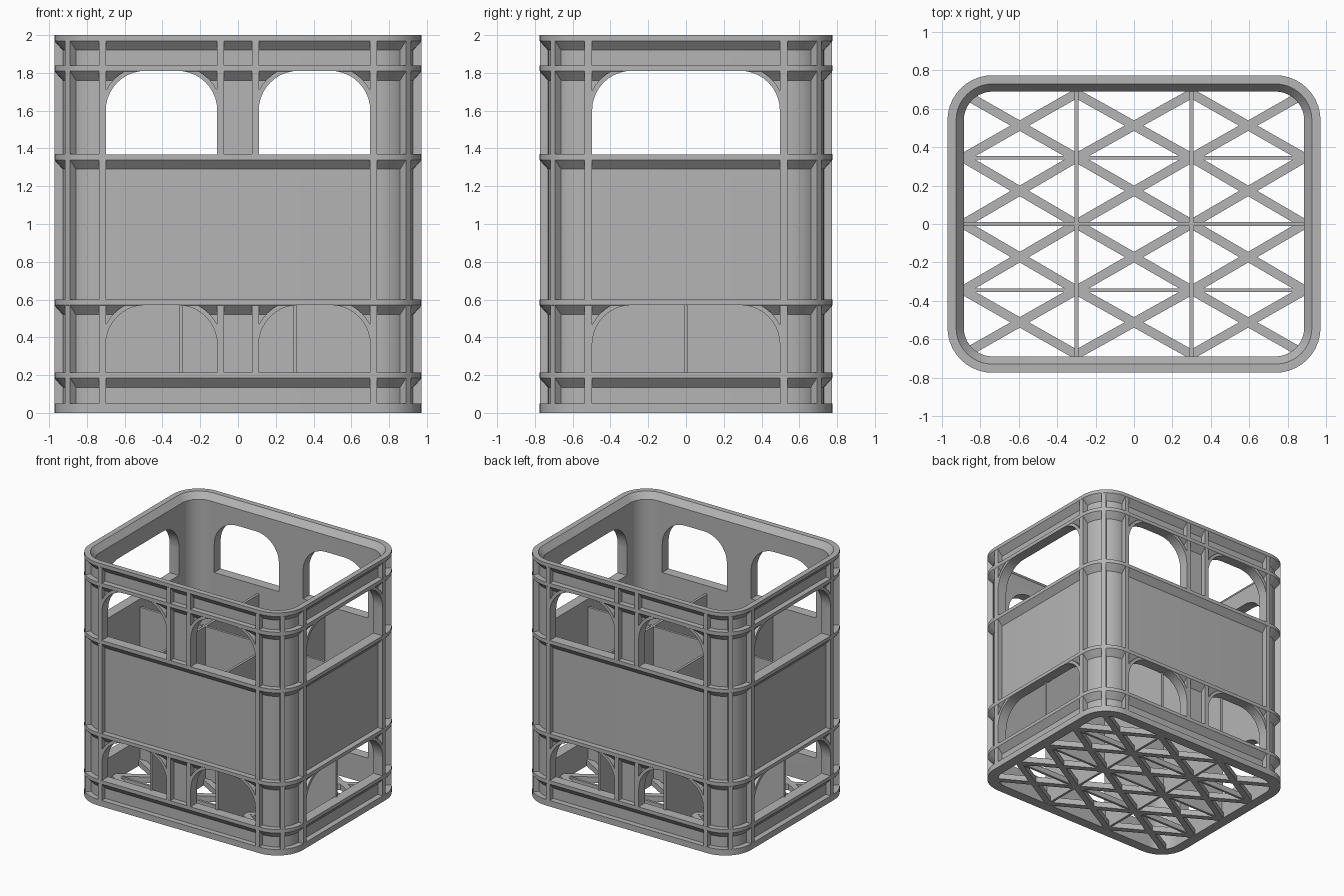
import bpy, bmesh, math
from mathutils import Matrix, Vector

if "Cube" in bpy.data.objects:
    bpy.data.objects.remove(bpy.data.objects["Cube"])

HX, HY, R = 0.972, 0.775, 0.235      # outer half sizes and corner radius
WALL, INNER = 0.045, 0.085           # depth of wall face and inner face
SILL = {"upper": (1.369, 1.811), "lower": (0.214, 0.571)}
ARCH = 0.21

grey = bpy.data.materials.new("Grey plastic")
grey.use_nodes = True
grey.diffuse_color = (0.46, 0.46, 0.46, 1)
grey.node_tree.nodes["Principled BSDF"].inputs["Base Color"].default_value = (0.46, 0.46, 0.46, 1)


def finish(name, bm):
    bmesh.ops.recalc_face_normals(bm, faces=bm.faces)
    mesh = bpy.data.meshes.new(name)
    bm.to_mesh(mesh)
    bm.free()
    mesh.materials.append(grey)
    ob = bpy.data.objects.new(name, mesh)
    bpy.context.collection.objects.link(ob)
    return ob


def box(bm, center, size, angle=0.0):
    m = (Matrix.Translation(center) @ Matrix.Rotation(angle, 4, "Z")
         @ Matrix.Diagonal((*size, 1)))
    bmesh.ops.create_cube(bm, size=1, matrix=m)


def prism(bm, outline, a, b, axis):
    """Extrude a (u, z) outline from a to b along the x or y axis."""
    def place(u, z, d):
        return (d, u, z) if axis == "x" else (u, d, z)
    n = len(outline)
    lo = [bm.verts.new(place(u, z, a)) for u, z in outline]
    hi = [bm.verts.new(place(u, z, b)) for u, z in outline]
    bm.faces.new(lo)
    bm.faces.new(hi[::-1])
    for i in range(n):
        j = (i + 1) % n
        bm.faces.new((lo[i], hi[i], hi[j], lo[j]))


def arc(cx, cz, r, start, end, steps=10):
    angles = [math.radians(start + (end - start) * i / steps) for i in range(steps + 1)]
    return [(cx + r * math.cos(t), cz + r * math.sin(t)) for t in angles]


def rounded_loop(d, steps=10):
    """Plan outline of the crate, inset by d."""
    cx, cy, r = HX - R, HY - R, R - d
    return (arc(cx, cy, r, 0, 90, steps) + arc(-cx, cy, r, 90, 180, steps)
            + arc(-cx, -cy, r, 180, 270, steps) + arc(cx, -cy, r, 270, 360, steps))


def arched(u0, u1, z0, z1):
    return ([(u0, z0), (u1, z0)] + arc(u1 - ARCH, z1 - ARCH, ARCH, 0, 90)
            + arc(u0 + ARCH, z1 - ARCH, ARCH, 90, 180))


# Shell: one profile with sloped-underside flanges, swept round the plan
profile = [(0, 0), (0, 0.05), (WALL, 0.05)]
for top in (0.215, 0.6, 1.37, 1.84):
    profile += [(WALL, top - 0.08), (0, top - 0.03), (0, top), (WALL, top)]
profile += [(WALL, 1.92), (0, 1.97), (0, 2), (WALL, 2), (INNER, 1.95), (INNER, 0)]

bm = bmesh.new()
rings = [[bm.verts.new((x, y, z)) for x, y in rounded_loop(d)] for d, z in profile]
for k, ring in enumerate(rings):
    nxt = rings[(k + 1) % len(rings)]
    for i in range(len(ring)):
        j = (i + 1) % len(ring)
        bm.faces.new((ring[i], ring[j], nxt[j], nxt[i]))
shell = finish("crate_shell", bm)

# Window openings: two on front and back, one on each end
openings = {"y": [(-0.70, -0.11), (0.11, 0.70)], "x": [(-0.497, 0.497)]}
cutters = []
for axis, spans in openings.items():
    bm = bmesh.new()
    for u0, u1 in spans:
        for z0, z1 in SILL.values():
            prism(bm, arched(u0, u1, z0, z1), -1.5, 1.5, axis)
    cutter = finish("window_cutter_" + axis, bm)
    cutter.hide_render = True
    cutters.append(cutter)
    mod = shell.modifiers.new("Windows " + axis, "BOOLEAN")
    mod.operation, mod.solver, mod.object = "DIFFERENCE", "EXACT", cutter

cut_mesh = bpy.data.meshes.new_from_object(
    shell.evaluated_get(bpy.context.evaluated_depsgraph_get()))
shell.modifiers.clear()
shell.data = cut_mesh
for cutter in cutters:
    bpy.data.objects.remove(cutter)

# Raised curved rims in the top corners of each window
bm = bmesh.new()
for axis, spans in openings.items():
    half = HY if axis == "y" else HX
    for u0, u1 in spans:
        for _, z1 in SILL.values():
            for cx, start in ((u1 - ARCH, 0), (u0 + ARCH, 90)):
                cz = z1 - ARCH
                outline = (arc(cx, cz, ARCH, start, start + 90)
                           + arc(cx, cz, ARCH + 0.025, start + 90, start))
                for s in (-1, 1):
                    prism(bm, outline, s * (half - 0.002), s * (half - 0.06), axis)
rims = finish("window_arch_rims", bm)

# Upright ribs beside the corners, on the corners and between the windows
bm = bmesh.new()
depth, mid = 0.058, 0.03
for sx in (-1, 1):
    for sy in (-1, 1):
        box(bm, (sx * 0.718, sy * (HY - mid), 0.99), (0.036, depth, 1.96))
        box(bm, (sx * (HX - mid), sy * 0.517, 0.99), (depth, 0.04, 1.96))
        reach = (R - mid) * math.sqrt(0.5)
        box(bm, (sx * (HX - R + reach), sy * (HY - R + reach), 0.99),
            (depth, 0.035, 1.96), sx * sy * math.pi / 4)
        for z0, z1 in ((0.2, 0.58), (1.355, 1.975)):
            box(bm, (sx * 0.092, sy * (HY - mid), (z0 + z1) / 2),
                (0.036, depth, z1 - z0))
ribs = finish("upright_ribs", bm)

# Bottle dividers
bm = bmesh.new()
DIV_TOP = 1.30
for x in (-0.3, 0.3):
    box(bm, (x, 0, DIV_TOP / 2 + 0.001), (0.02, 2 * HY - 0.14, DIV_TOP))
box(bm, (0, 0, DIV_TOP / 2 + 0.001), (2 * HX - 0.14, 0.02, DIV_TOP))
finish("bottle_dividers", bm)

# Open floor: a crossed pair of bars in every cell, plus thin rows
bm = bmesh.new()
xs = (-0.89, -0.3, 0.3, 0.89)
ys = (-0.68, -0.345, 0, 0.345, 0.68)
for x0, x1 in zip(xs, xs[1:]):
    for y0, y1 in zip(ys, ys[1:]):
        for a, b in (((x0, y0), (x1, y1)), ((x0, y1), (x1, y0))):
            run = Vector(b) - Vector(a)
            box(bm, ((x0 + x1) / 2, (y0 + y1) / 2, 0.025),
                (run.length, 0.048, 0.048), math.atan2(run.y, run.x))
for y in (-0.345, 0.345):
    box(bm, (0, y, 0.025), (2 * HX - 0.14, 0.02, 0.046))
finish("floor_lattice", bm)

# Smooth the rounded corners and arches, keeping edges sharp
bpy.ops.object.select_all(action="DESELECT")
for ob in (shell, rims):
    ob.select_set(True)
bpy.context.view_layer.objects.active = shell
bpy.ops.object.shade_smooth_by_angle(angle=math.radians(30))
